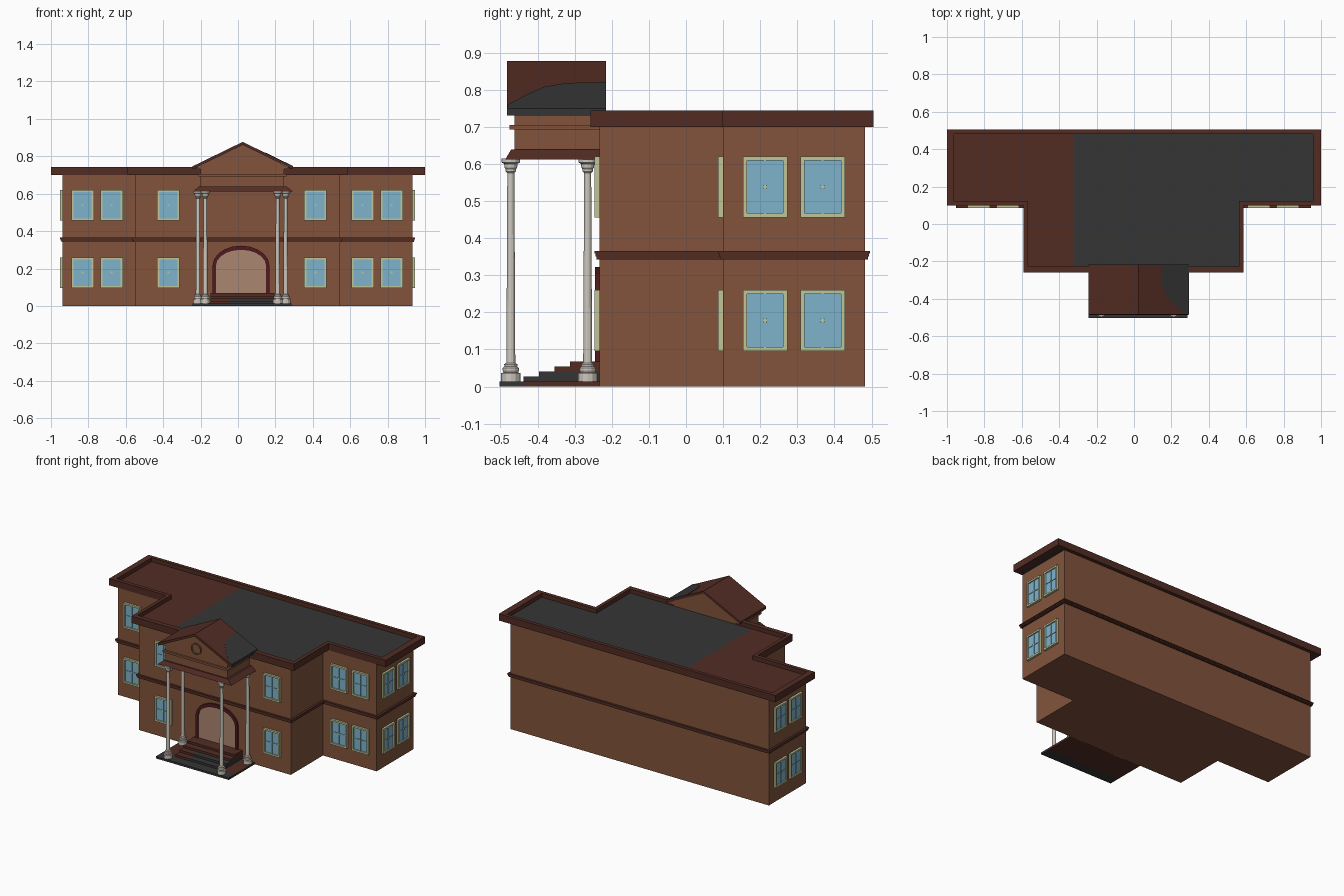
import bpy, bmesh, math
from mathutils import Matrix

if "Cube" in bpy.data.objects:
    bpy.data.objects.remove(bpy.data.objects["Cube"])


def material(name, *rgb):
    m = bpy.data.materials.new(name)
    m.diffuse_color = [((c / 255 + 0.055) / 1.055) ** 2.4 for c in rgb] + [1]
    m.use_nodes = True
    m.node_tree.nodes["Principled BSDF"].inputs["Base Color"].default_value = m.diffuse_color
    return m


WALL = material("brick_brown", 130, 84, 60)
TRIM = material("dark_red_brown", 82, 44, 35)
GREY = material("roof_grey", 53, 53, 53)
FRAME = material("pale_green", 192, 198, 152)
GLASS = material("window_blue", 126, 180, 204)
STONE = material("column_stone", 206, 200, 190)
MAROON = material("maroon", 80, 26, 31)
DOOR = material("door_tan", 170, 134, 112)

FLAT = Matrix()                                             # outline in x,y


def front(y):                                               # outline in x,z, grows to -y
    return Matrix(((1, 0, 0, 0), (0, 0, -1, y), (0, 1, 0, 0), (0, 0, 0, 1)))


def side(x, s):                                             # outline in y,z, grows outward in x
    return Matrix(((0, 0, s, x), (1, 0, 0, 0), (0, 1, 0, 0), (0, 0, 0, 1)))


def finish(name, bm, mat):
    bmesh.ops.recalc_face_normals(bm, faces=bm.faces[:])
    me = bpy.data.meshes.new(name)
    bm.to_mesh(me)
    bm.free()
    me.materials.append(mat)
    ob = bpy.data.objects.new(name, me)
    bpy.context.collection.objects.link(ob)
    return ob


def prism(name, pts, w0, w1, mat, mx=FLAT):
    bm = bmesh.new()
    a = [bm.verts.new(mx @ Matrix.Translation((u, v, w0)).translation) for u, v in pts]
    b = [bm.verts.new(mx @ Matrix.Translation((u, v, w1)).translation) for u, v in pts]
    bm.faces.new(a)
    bm.faces.new(b)
    n = len(pts)
    for i in range(n):
        j = (i + 1) % n
        bm.faces.new((a[i], a[j], b[j], b[i]))
    return finish(name, bm, mat)


def ring(name, outer, inner, w0, w1, mat, mx=FLAT):
    bm = bmesh.new()
    loops = [[bm.verts.new(mx @ Matrix.Translation((u, v, w)).translation) for u, v in p]
             for p, w in ((outer, w0), (outer, w1), (inner, w1), (inner, w0))]
    n = len(outer)
    for k in range(4):
        p, q = loops[k], loops[(k + 1) % 4]
        for i in range(n):
            j = (i + 1) % n
            bm.faces.new((p[i], p[j], q[j], q[i]))
    return finish(name, bm, mat)


def rect(u0, u1, v0, v1):
    return [(u0, v0), (u1, v0), (u1, v1), (u0, v1)]


def box(name, x0, x1, y0, y1, z0, z1, mat):
    return prism(name, rect(x0, x1, y0, y1), z0, z1, mat)


def tee(wx0, wx1, cx0, cx1, yf, ym, yb):
    return [(wx0, yb), (wx0, ym), (cx0, ym), (cx0, yf), (cx1, yf), (cx1, ym), (wx1, ym), (wx1, yb)]


# Main T-shaped body
body = tee(-0.937, 0.933, -0.552, 0.545, -0.233, 0.10, 0.482)
prism("walls", body, 0, 0.705, WALL)

# String course between the storeys
for z0, z1, d in ((0.343, 0.350, 0.008), (0.350, 0.358, 0.011), (0.358, 0.365, 0.014)):
    ring("string_course", tee(-0.937 - d, 0.933 + d, -0.552 - d, 0.545 + d, -0.233 - d, 0.10 - d, 0.482 + d),
         body, z0, z1, TRIM)

# Parapet and two-colour flat roof
inner = tee(-0.962, 0.957, -0.567, 0.562, -0.226, 0.123, 0.482)
ring("parapet", tee(-1, 1, -0.59, 0.585, -0.258, 0.098, 0.505), inner, 0.70, 0.744, TRIM)
prism("roof_brown", [(-0.962, 0.482), (-0.962, 0.123), (-0.567, 0.123), (-0.567, -0.226),
                     (-0.32, -0.226), (-0.32, 0.482)], 0.701, 0.718, TRIM)
prism("roof_grey", [(-0.32, 0.482), (-0.32, -0.226), (0.562, -0.226), (0.562, 0.123),
                    (0.957, 0.123), (0.957, 0.482)], 0.701, 0.718, GREY)


# Windows: frame, glass, glazing bars and small centre boss
def window(u, v, mx):
    w, h, t = 0.06, 0.082, 0.011
    ring("window_frame", rect(u - w, u + w, v - h, v + h),
         rect(u - w + t, u + w - t, v - h + t, v + h - t), -0.002, 0.014, FRAME, mx)
    prism("window_glass", rect(u - w + t, u + w - t, v - h + t, v + h - t), -0.002, 0.006, GLASS, mx)
    prism("window_bar_v", rect(u - 0.003, u + 0.003, v - h + t, v + h - t), 0.005, 0.010, GLASS, mx)
    prism("window_bar_h", rect(u - w + t, u + w - t, v - 0.002, v + 0.002), 0.005, 0.009, GLASS, mx)
    prism("window_boss", rect(u - 0.005, u + 0.005, v - 0.005, v + 0.005), 0.005, 0.012, FRAME, mx)


for z in (0.178, 0.538):
    for x in (-0.831, -0.676, 0.666, 0.821):
        window(x, z, front(0.10))
    for x in (-0.372, 0.414):
        window(x, z, front(-0.233))
    for y in (0.213, 0.368):
        window(y, z, side(0.933, 1))
        window(y, z, side(-0.937, -1))


# Arched doorway
def arch(w, spring, rise, n=10):
    pts = [(0.016 - w, 0.0), (0.016 + w, 0.0)]
    return pts + [(0.016 + w * math.cos(math.pi * i / n), spring + rise * math.sin(math.pi * i / n))
                  for i in range(n + 1)]


ring("door_frame", arch(0.152, 0.215, 0.107), arch(0.134, 0.215, 0.085), -0.002, 0.012, MAROON, front(-0.233))
prism("door_panel", arch(0.134, 0.215, 0.085), -0.002, 0.004, DOOR, front(-0.233))

# Porch floor and steps
box("porch_floor_front", -0.243, 0.285, -0.502, -0.435, 0, 0.013, GREY)
box("porch_floor_back", -0.243, 0.285, -0.435, -0.233, 0, 0.013, TRIM)
for i, y in enumerate((-0.438, -0.396, -0.355, -0.312)):
    z0, z1 = 0.013 + 0.0137 * i, 0.013 + 0.0137 * (i + 1)
    box("step_left", -0.147, -0.05, y, -0.233, z0, z1, TRIM)
    box("step_right", -0.05, 0.195, y, -0.233, z0, z1, GREY if i < 2 else TRIM)

# Turned columns
profile = [(0, 0.012), (0.026, 0.012), (0.026, 0.036), (0.019, 0.038), (0.022, 0.043), (0.022, 0.050),
           (0.017, 0.054), (0.018, 0.060), (0.012, 0.064), (0.0095, 0.575), (0.014, 0.580), (0.014, 0.586),
           (0.017, 0.590), (0.018, 0.600), (0.025, 0.604), (0.025, 0.614), (0, 0.614)]
for cx, cy in ((-0.175, -0.472), (0.212, -0.472), (-0.214, -0.265), (0.255, -0.265)):
    bm = bmesh.new()
    vs = [bm.verts.new((cx + r, cy, z)) for r, z in profile]
    es = [bm.edges.new(p) for p in zip(vs, vs[1:])]
    bmesh.ops.spin(bm, geom=vs + es, cent=(cx, cy, 0), axis=(0, 0, 1), angle=math.tau, steps=12)
    bmesh.ops.remove_doubles(bm, verts=bm.verts[:], dist=0.0001)
    finish("column", bm, STONE)

# Porch cornice, tapered toward the top
cornice = box("porch_cornice", -0.24, 0.292, -0.487, -0.233, 0.612, 0.639, TRIM)
for v in cornice.data.vertices:
    if v.co.z > 0.62:
        v.co.x = 0.026 + (v.co.x - 0.026) * 0.88
        v.co.y = max(v.co.y, -0.471)

# Entablature, moulding and pediment
box("entablature", -0.2, 0.246, -0.462, -0.225, 0.639, 0.734, WALL)
box("entablature_moulding", -0.212, 0.258, -0.475, -0.233, 0.692, 0.705, WALL)
prism("pediment", [(-0.235, 0.732), (0.286, 0.732), (0.025, 0.866)], 0, 0.243, WALL, front(-0.22))


def circle(r):
    return [(0.025 + r * math.cos(math.tau * i / 20), 0.773 + r * math.sin(math.tau * i / 20)) for i in range(20)]


ring("pediment_medallion", circle(0.037), circle(0.030), -0.002, 0.008, WALL, front(-0.463))

# Gable roof with a grey patch on its right slope
prism("gable_roof", [(-0.242, 0.731), (0.025, 0.861), (0.292, 0.731), (0.292, 0.747), (0.025, 0.877),
                     (-0.242, 0.747)], 0, 0.267, TRIM, front(-0.216))
k = 0.13 / 0.267
slope = Matrix(((1, 0, 0, 0), (0, 1, 0, 0), (-k, 0, 1, 0.877 + 0.025 * k), (0, 0, 0, 1)))
prism("gable_grey_patch", [(0.292, -0.483), (0.27, -0.48), (0.215, -0.43), (0.17, -0.38), (0.15, -0.32),
                           (0.145, -0.216), (0.292, -0.216)], -0.002, 0.002, GREY, slope)
box("gable_grey_eave", 0.291, 0.294, -0.483, -0.216, 0.731, 0.748, GREY)
